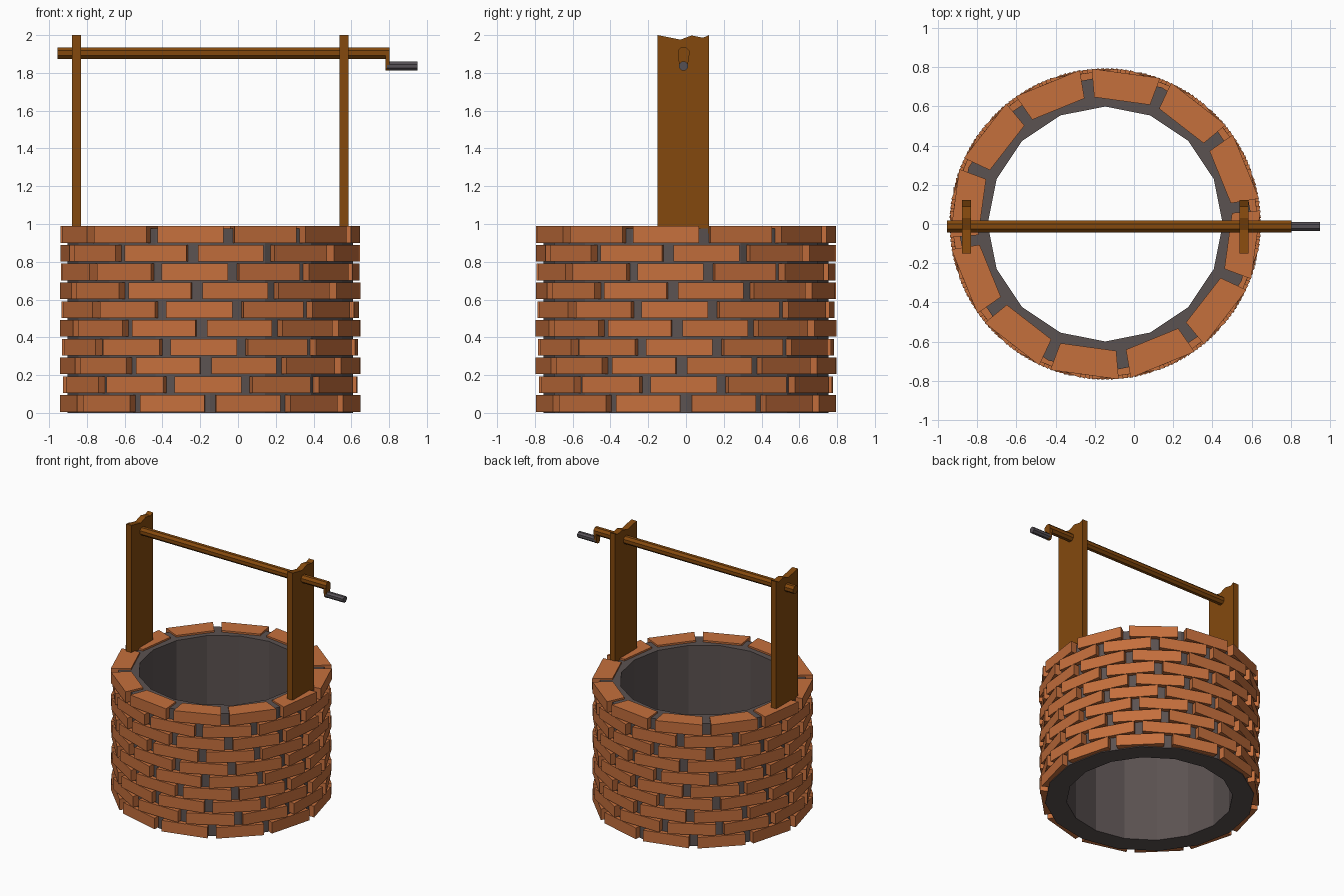
import bpy, bmesh, math
from mathutils import Matrix

if "Cube" in bpy.data.objects:
    bpy.data.objects.remove(bpy.data.objects["Cube"])

CX = -0.147      # well centre in x
AXLE_Y = -0.013  # centre line of posts and axle


def mat(name, rgb):
    m = bpy.data.materials.new(name)
    m.diffuse_color = (*rgb, 1)
    m.use_nodes = True
    m.node_tree.nodes["Principled BSDF"].inputs["Base Color"].default_value = m.diffuse_color
    return m


BRICK = mat("orange_brick", (0.56, 0.160, 0.046))
MORTAR = mat("grey_mortar", (0.105, 0.085, 0.083))
WOOD = mat("brown_wood", (0.23, 0.066, 0.004))
IRON = mat("grey_grip", (0.090, 0.080, 0.090))


def finish(bm, name, material):
    bmesh.ops.recalc_face_normals(bm, faces=bm.faces)
    me = bpy.data.meshes.new(name)
    bm.to_mesh(me)
    bm.free()
    me.materials.append(material)
    ob = bpy.data.objects.new(name, me)
    bpy.context.collection.objects.link(ob)
    return ob


def prism(bm, points, offset):
    """Solid from a flat outline pushed along an offset vector."""
    face = bm.faces.new([bm.verts.new(p) for p in points])
    ext = bmesh.ops.extrude_face_region(bm, geom=[face], use_keep_orig=True)
    verts = [g for g in ext["geom"] if isinstance(g, bmesh.types.BMVert)]
    bmesh.ops.translate(bm, verts=verts, vec=offset)


def polar(r, deg, z):
    a = math.radians(deg)
    return (CX + r * math.cos(a), r * math.sin(a), z)


# mortar wall: open 16-sided tube
bm = bmesh.new()
profile = [(0.60, 0.0), (0.755, 0.0), (0.755, 0.975), (0.60, 0.975)]
N = 16
rings = [[bm.verts.new(polar(r, 360 * i / N, z)) for r, z in profile] for i in range(N)]
for i in range(N):
    a, b = rings[i], rings[(i + 1) % N]
    for j in range(4):
        k = (j + 1) % 4
        bm.faces.new((a[j], b[j], b[k], a[k]))
finish(bm, "mortar_wall", MORTAR)

# ten courses of twelve flat-faced bricks, staggered with a slight drift
bm = bmesh.new()
for row in range(10):
    joint = -90 - 0.87 * row + 15 * (row % 2)
    z = 0.006 + 0.0994 * row
    for n in range(12):
        a0 = joint + 30 * n + 2.2
        a1 = joint + 30 * (n + 1) - 2.2
        prism(bm, [polar(0.65, a0, z), polar(0.796, a0, z),
                   polar(0.796, a1, z), polar(0.65, a1, z)], (0, 0, 0.088))
finish(bm, "bricks", BRICK)

# two plank posts with worn, uneven tops
outline = [(-0.15, 0.95), (0.122, 0.95), (0.122, 2.0), (0.09, 1.986),
           (0.03, 1.998), (-0.03, 1.976), (-0.15, 2.0)]
for name, x in (("left_post", -0.879), ("right_post", 0.538)):
    bm = bmesh.new()
    prism(bm, [(x, y, z) for y, z in outline], (0.047, 0, 0))
    finish(bm, name, WOOD)


def rod(name, x0, x1, z, r, material):
    bm = bmesh.new()
    pts = [(x0, AXLE_Y + r * math.cos(math.radians(22.5 + 45 * i)),
            z + r * math.sin(math.radians(22.5 + 45 * i))) for i in range(8)]
    prism(bm, pts, (x1 - x0, 0, 0))
    finish(bm, name, material)


# winding axle, crank arm and grip
rod("axle", -0.955, 0.803, 1.905, 0.033, WOOD)
rod("crank_grip", 0.79, 0.95, 1.836, 0.025, IRON)
bm = bmesh.new()
arm = [(-0.03, 1.90), (-0.021, 1.825), (-0.01, 1.812), (0.01, 1.812), (0.021, 1.825), (0.03, 1.90)]
prism(bm, [(0.78, AXLE_Y + y, z) for y, z in arm], (0.022, 0, 0))
finish(bm, "crank_arm", WOOD)
